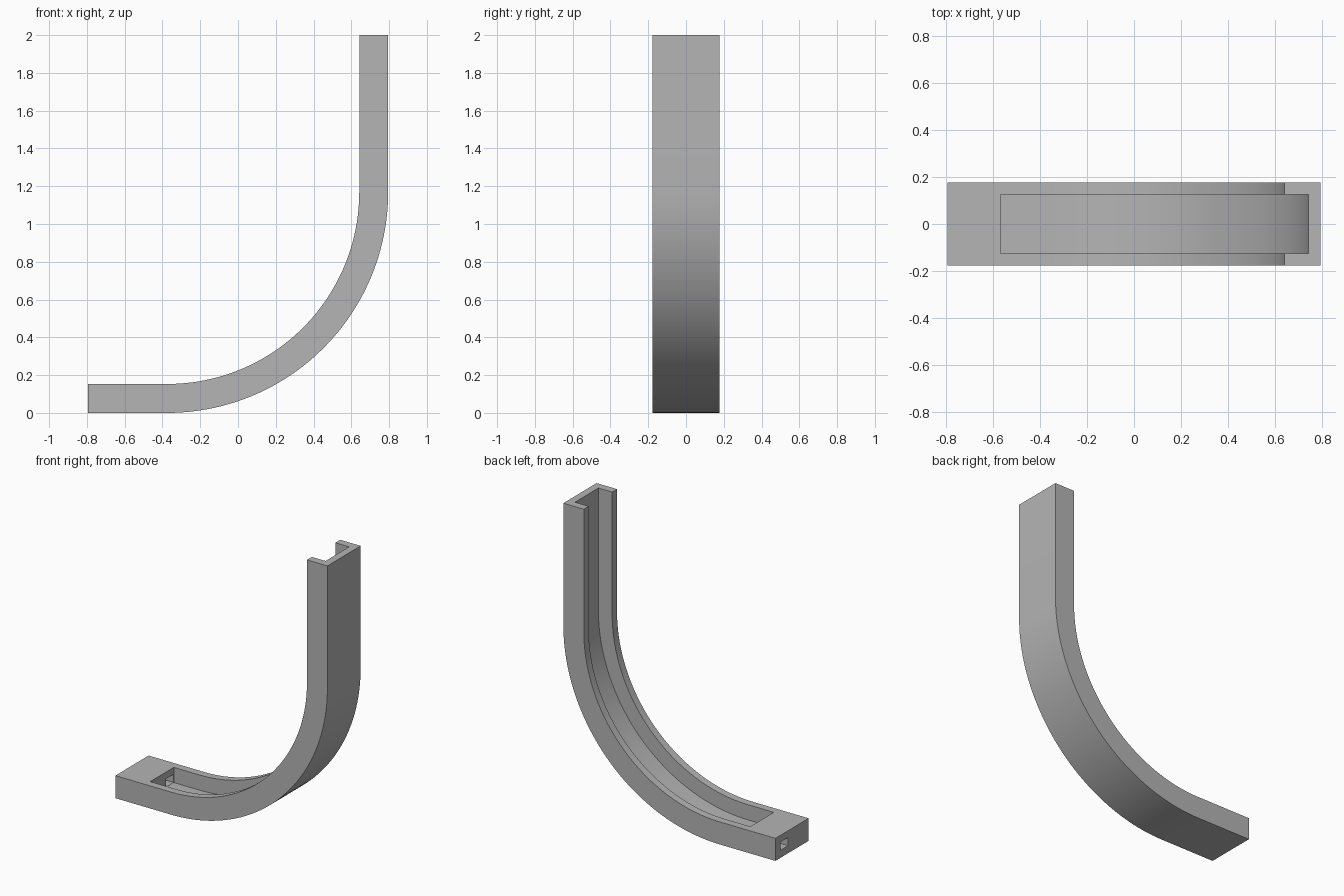
import bpy, bmesh, math

cube = bpy.data.objects.get("Cube")
if cube:
    bpy.data.objects.remove(cube, do_unlink=True)

# Overall sizes of the curved channel
END_X, HEIGHT, RADIUS = 0.795, 2.0, 1.17
THICK, FLOOR = 0.153, 0.05
HALF_W, HALF_GROOVE = 0.178, 0.126
GROOVE_START = -0.57
CENTRE_X, CENTRE_Z = END_X - RADIUS, RADIUS

grey = bpy.data.materials.new("mid grey")
grey.use_nodes = True
colour = (0.46, 0.46, 0.46, 1)
grey.diffuse_color = colour
grey.node_tree.nodes["Principled BSDF"].inputs["Base Color"].default_value = colour


def path(depth, start, top, steps=48):
    """Line, quarter arc and line, at a depth inside the outer curve."""
    r = RADIUS - depth
    pts = [(start, depth)]
    for i in range(steps + 1):
        a = math.pi / 2 * i / steps
        pts.append((CENTRE_X + r * math.sin(a), CENTRE_Z - r * math.cos(a)))
    return pts + [(END_X - depth, top)]


def prism(name, outline, y0, y1):
    """Extrude an x-z outline along y."""
    bm = bmesh.new()
    face = bm.faces.new([bm.verts.new((x, y0, z)) for x, z in outline])
    new = bmesh.ops.extrude_face_region(bm, geom=[face])["geom"]
    bmesh.ops.translate(bm, vec=(0, y1 - y0, 0),
                        verts=[v for v in new if isinstance(v, bmesh.types.BMVert)])
    bmesh.ops.recalc_face_normals(bm, faces=bm.faces)
    mesh = bpy.data.meshes.new(name)
    bm.to_mesh(mesh)
    bm.free()
    mesh.materials.append(grey)
    obj = bpy.data.objects.new(name, mesh)
    bpy.context.collection.objects.link(obj)
    return obj


def strip(near, far, start, top):
    return path(near, start, top) + path(far, start, top)[::-1]


# Solid curved bar
channel = prism("curved_channel", strip(0, THICK, -END_X, HEIGHT), -HALF_W, HALF_W)

# Long groove along the inner side, and the cable passage through the foot
groove = prism("groove_cutter", strip(FLOOR, 0.2, GROOVE_START, HEIGHT + 0.1),
               -HALF_GROOVE, HALF_GROOVE)
passage = prism("passage_cutter",
                [(-0.9, 0.051), (-0.5, 0.051), (-0.5, 0.107), (-0.9, 0.107)],
                0.042, HALF_GROOVE - 0.001)

bpy.ops.object.select_all(action='DESELECT')
channel.select_set(True)
bpy.context.view_layer.objects.active = channel
for cutter in (groove, passage):
    cutter.hide_render = True
    mod = channel.modifiers.new(cutter.name, 'BOOLEAN')
    mod.operation = 'DIFFERENCE'
    mod.solver = 'EXACT'
    mod.object = cutter
    bpy.ops.object.modifier_apply(modifier=mod.name)
    bpy.data.objects.remove(cutter, do_unlink=True)

bpy.ops.object.shade_smooth_by_angle(angle=math.radians(30))
